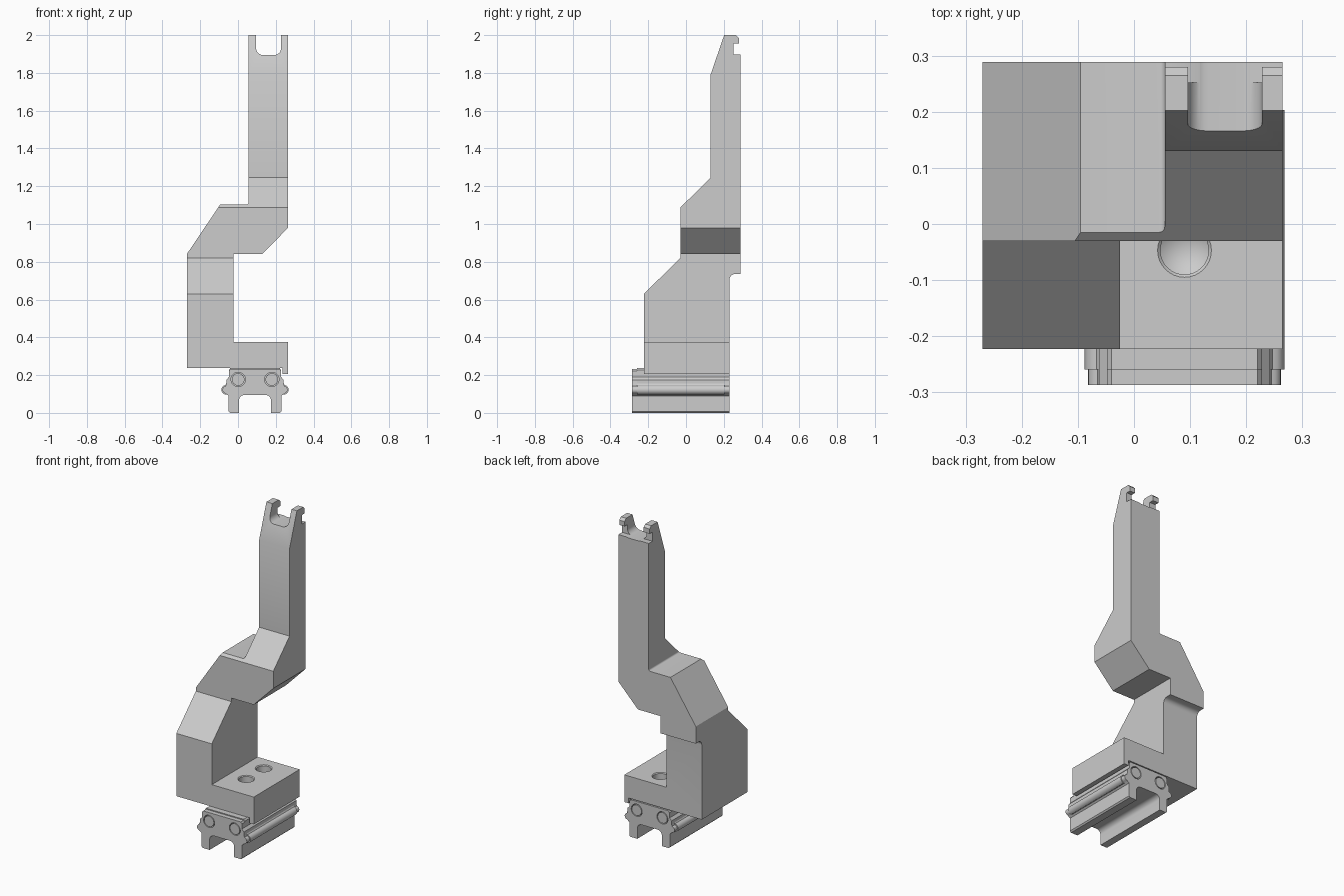
import bpy, bmesh, math
from mathutils import Matrix

cube = bpy.data.objects.get("Cube")
if cube:
    bpy.data.objects.remove(cube, do_unlink=True)

grey = bpy.data.materials.new("machined grey")
grey.use_nodes = True
grey.diffuse_color = (0.604, 0.604, 0.604, 1)
grey.node_tree.nodes["Principled BSDF"].inputs["Base Color"].default_value = grey.diffuse_color


def finish(name, bm):
    bmesh.ops.recalc_face_normals(bm, faces=bm.faces)
    mesh = bpy.data.meshes.new(name)
    bm.to_mesh(mesh)
    bm.free()
    mesh.materials.append(grey)
    obj = bpy.data.objects.new(name, mesh)
    bpy.context.collection.objects.link(obj)
    return obj


def prism(name, points, axis, low, high):
    """Extrude a closed profile along x (profile is y,z) or y (profile is x,z)."""
    bm = bmesh.new()
    rings = []
    for d in (low, high):
        rings.append([bm.verts.new((d, a, b) if axis == "x" else (a, d, b)) for a, b in points])
        bm.faces.new(rings[-1])
    near, far = rings
    for i in range(len(points)):
        bm.faces.new((near[i - 1], near[i], far[i], far[i - 1]))
    return finish(name, bm)


def lathe(name, outline, centre, axis="z", steps=32):
    """Revolve (radius, height) pairs that start and end on the axis."""
    bm = bmesh.new()
    verts = [bm.verts.new((r, 0, h)) for r, h in outline]
    edges = [bm.edges.new(pair) for pair in zip(verts, verts[1:])]
    bmesh.ops.spin(bm, geom=verts + edges, cent=(0, 0, 0), axis=(0, 0, 1),
                   angle=math.tau, steps=steps, use_duplicate=False)
    bmesh.ops.remove_doubles(bm, verts=bm.verts, dist=1e-5)
    turn = Matrix.Rotation(-math.pi / 2, 4, "X") if axis == "y" else Matrix()
    bmesh.ops.transform(bm, matrix=Matrix.Translation(centre) @ turn, verts=bm.verts)
    return finish(name, bm)


def arc(cx, cz, r, start, end, n=8):
    angles = [math.radians(start + (end - start) * i / n) for i in range(n + 1)]
    return [(cx + r * math.cos(a), cz + r * math.sin(a)) for a in angles]


def combine(obj, tool, operation):
    mod = obj.modifiers.new(operation.lower(), "BOOLEAN")
    mod.operation, mod.object, mod.solver = operation, tool, "EXACT"
    bpy.context.view_layer.update()
    bpy.context.view_layer.objects.active = obj
    bpy.ops.object.modifier_apply(modifier=mod.name)
    bpy.data.objects.remove(tool, do_unlink=True)


def smooth(obj):
    bpy.ops.object.select_all(action="DESELECT")
    obj.select_set(True)
    bpy.context.view_layer.objects.active = obj
    bpy.ops.object.shade_smooth_by_angle(angle=math.radians(30))


# Bracket: the front outline crossed with the side outline
front = [(-0.27, 0.238), (0.235, 0.238), (0.235, 0.205), (0.265, 0.205), (0.265, 0.375),
         (-0.025, 0.375), (-0.025, 0.842), (0.13, 0.842), (0.265, 0.98), (0.265, 2.0), (0.228, 2.0)]
front += arc(0.193, 1.93, 0.035, 0, -90) + arc(0.131, 1.93, 0.035, -90, -180)
front += [(0.096, 2.0), (0.055, 2.0)] + arc(0.045, 1.112, 0.01, 0, -90, 4)
front += [(-0.095, 1.102), (-0.27, 0.842)]
side = [(-0.223, 0.19), (-0.223, 0.63), (-0.03, 0.82), (-0.03, 1.087), (0.13, 1.245),
        (0.13, 1.79), (0.202, 2.1), (0.265, 2.1), (0.265, 2.0), (0.28, 1.985), (0.28, 1.955),
        (0.252, 1.955), (0.252, 1.898), (0.289, 1.898), (0.289, 0.735)]
side[6:8] = [(0.202, 2.0)]
side += arc(0.26, 0.705, 0.03, 90, 180) + [(0.23, 0.19)]
bracket = prism("bracket", front, "y", -0.4, 0.4)
combine(bracket, prism("side_cutter", side, "x", -0.4, 0.4), "INTERSECT")

# Countersunk bolt holes in the foot plate
for y in (-0.047, 0.125):
    hole = lathe("hole_cutter", [(0, 0.25), (0.043, 0.28), (0.043, 0.37), (0.049, 0.376),
                                 (0.049, 0.4), (0, 0.4)], (0.09, y, 0))
    combine(bracket, hole, "DIFFERENCE")
smooth(bracket)

# Rail carriage: half outline mirrored about its centre
MID = 0.09


def carriage_outline(inset):
    half = arc(0.055, 0.065, 0.03, 90, 0, 6)
    half += [(0.085, 0), (0.132, 0), (0.14, 0.008), (0.14, 0.09), (0.15, 0.098)]
    half += arc(0.152, 0.122, 0.026 - inset, -80, 80)
    half += [(0.152, 0.155), (0.152, 0.175), (0.138, 0.19), (0.138, 0.228 - inset), (0.13, 0.238 - inset)]
    return [(MID + x, z) for x, z in half] + [(MID - x, z) for x, z in reversed(half)]


parts = [("carriage_body", 0, -0.259, 0.203), ("front_end_cap", 0.006, -0.287, -0.259),
         ("back_end_cap", 0.006, 0.203, 0.231)]
for name, inset, low, high in parts:
    part = prism(name, carriage_outline(inset), "y", low, high)
    if inset:
        # Ring groove and plug on each side
        for x in (MID - 0.089, MID + 0.089):
            tool = lathe("bore_cutter", [(0, -0.1), (0.038, -0.1), (0.038, 0.1), (0, 0.1)],
                         (x, (low + high) / 2, 0.177), "y")
            combine(part, tool, "DIFFERENCE")
            smooth(lathe(name + "_plug", [(0, 0), (0.033, 0), (0.033, high - low), (0, high - low)],
                         (x, low, 0.177), "y"))
    smooth(part)
